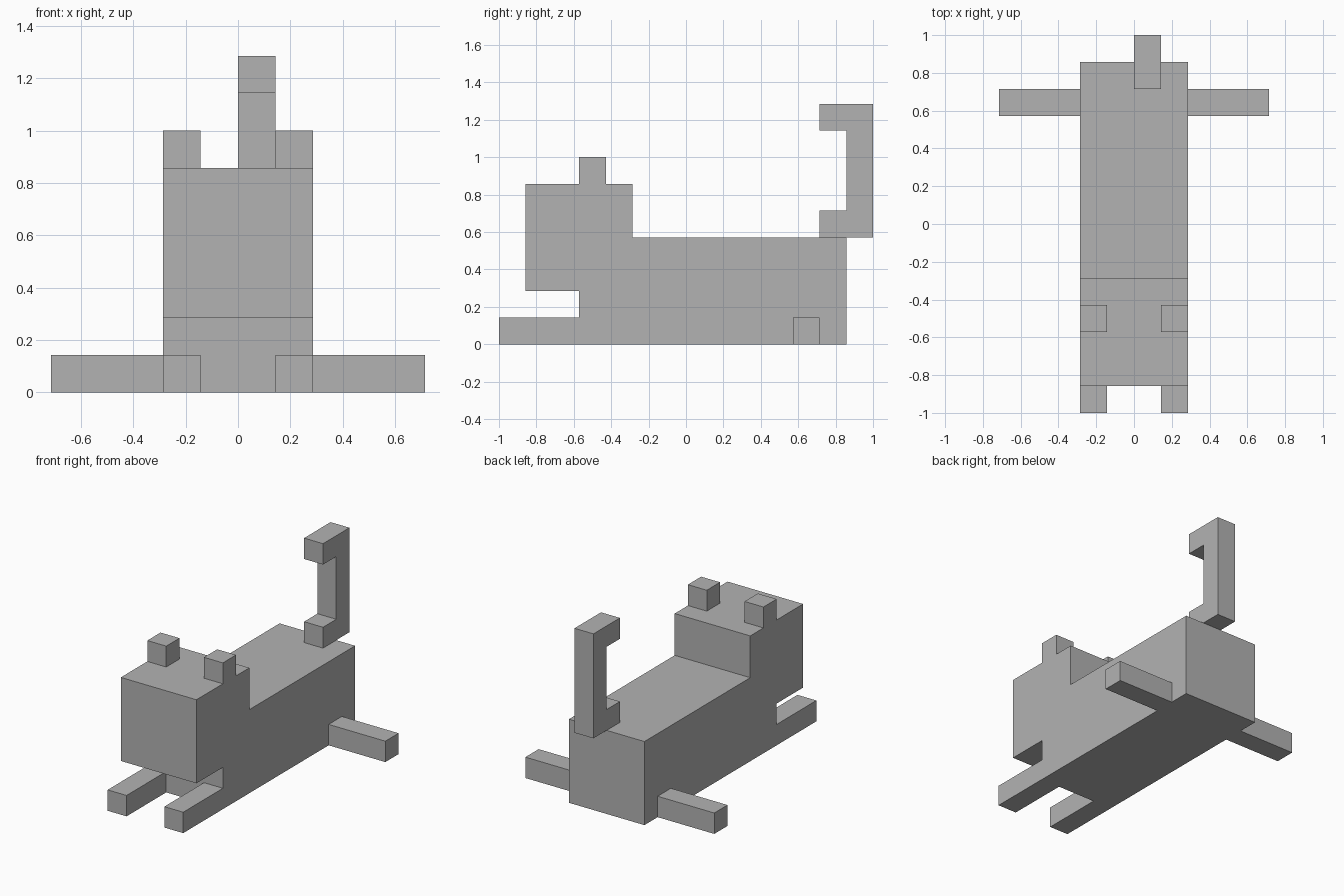
import bpy
import bmesh

cube = bpy.data.objects.get("Cube")
if cube:
    bpy.data.objects.remove(cube, do_unlink=True)

U = 1 / 7  # size of one block

grey = bpy.data.materials.new("plain grey")
grey.use_nodes = True
COLOUR = (0.45, 0.45, 0.45, 1)
grey.diffuse_color = COLOUR
grey.node_tree.nodes["Principled BSDF"].inputs["Base Color"].default_value = COLOUR


def extrude_profile(name, x0, x1, profile):
    """Extrude a side profile of (y, z) block coordinates from x0 to x1."""
    bm = bmesh.new()
    face = bm.faces.new([bm.verts.new((x0 * U, y * U, z * U)) for y, z in profile])
    side = bmesh.ops.extrude_face_region(bm, geom=[face])["geom"]
    moved = [v for v in side if isinstance(v, bmesh.types.BMVert)]
    bmesh.ops.translate(bm, verts=moved, vec=((x1 - x0) * U, 0, 0))
    bmesh.ops.recalc_face_normals(bm, faces=bm.faces)
    mesh = bpy.data.meshes.new(name)
    bm.to_mesh(mesh)
    bm.free()
    mesh.materials.append(grey)
    obj = bpy.data.objects.new(name, mesh)
    bpy.context.collection.objects.link(obj)
    return obj


def box(name, x, y, z):
    """Box spanning the (low, high) block ranges."""
    return extrude_profile(name, *x, [(y[0], z[0]), (y[1], z[0]), (y[1], z[1]), (y[0], z[1])])


# Body and head in one stepped block
extrude_profile("body_and_head", -2, 2, [(-4, 0), (6, 0), (6, 4), (-2, 4),
                                         (-2, 6), (-6, 6), (-6, 2), (-4, 2)])

# Hooked tail, set to the left of the middle
extrude_profile("tail", 0, 1, [(5, 4), (7, 4), (7, 9), (5, 9),
                               (5, 8), (6, 8), (6, 5), (5, 5)])

# Ears and legs on both sides
for side, s in (("left", 1), ("right", -1)):
    inner = sorted((s, 2 * s))
    outer = sorted((2 * s, 5 * s))
    box(side + "_ear", inner, (-4, -3), (6, 7))
    box(side + "_front_leg", inner, (-7, -4), (0, 1))
    box(side + "_hind_leg", outer, (4, 5), (0, 1))
